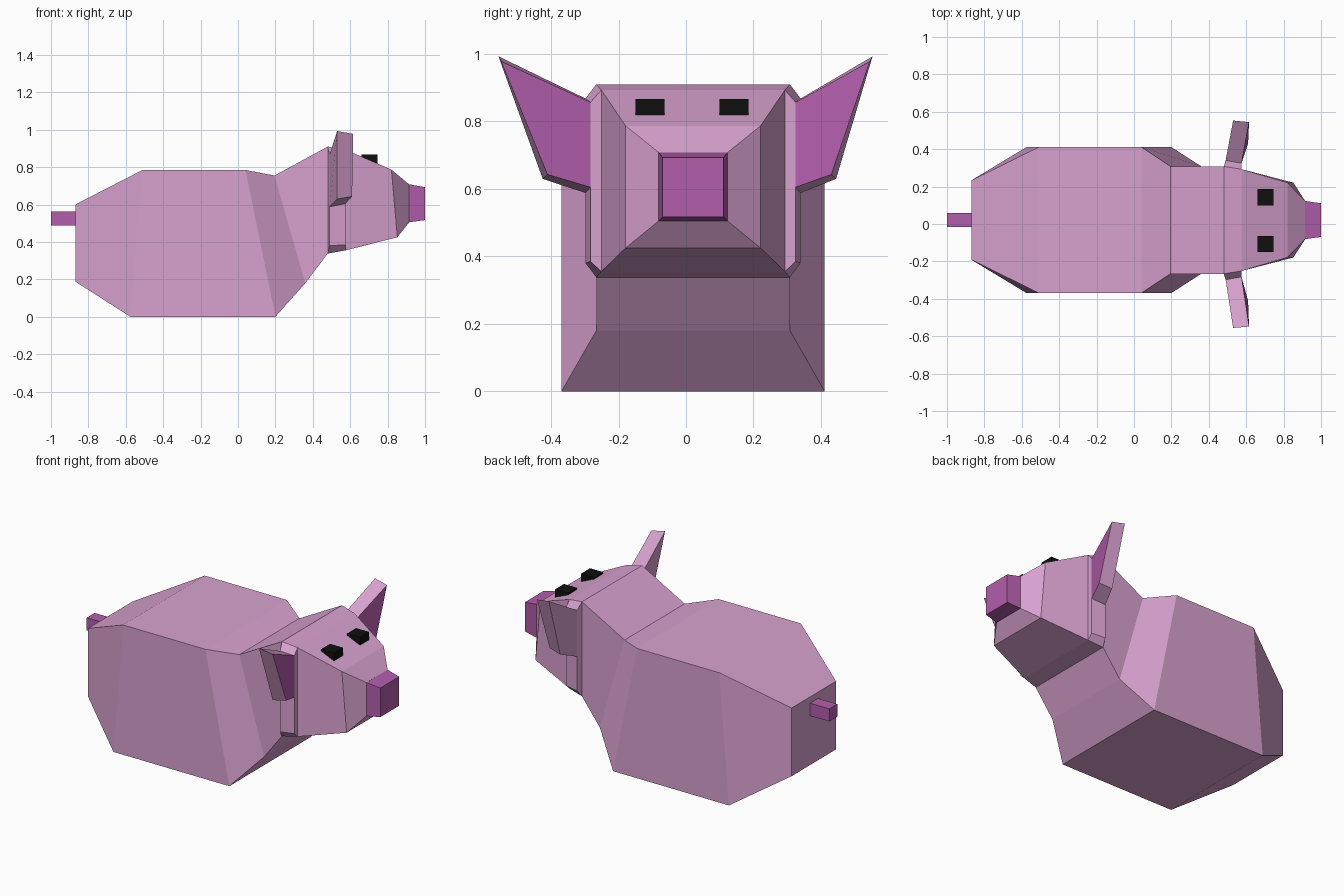
import bpy, bmesh

if "Cube" in bpy.data.objects:
    bpy.data.objects.remove(bpy.data.objects["Cube"])

CY = 0.021  # symmetry plane of the body


def material(name, rgb):
    m = bpy.data.materials.new(name)
    m.diffuse_color = (*rgb, 1)
    m.use_nodes = True
    m.node_tree.nodes["Principled BSDF"].inputs["Base Color"].default_value = m.diffuse_color
    return m


PINK = material("pink", (0.69, 0.36, 0.63))
PURPLE = material("purple", (0.45, 0.11, 0.41))
BLACK = material("black", (0.005, 0.005, 0.005))


def loft(name, rings, mats, front_slot=0):
    """Skin a chain of four-point rings and cap both ends."""
    bm = bmesh.new()
    loops = [[bm.verts.new(p) for p in ring] for ring in rings]
    for a, b in zip(loops, loops[1:]):
        for i in range(4):
            j = (i + 1) % 4
            bm.faces.new((a[i], a[j], b[j], b[i]))
    bm.faces.new(loops[0])
    bm.faces.new(loops[-1])
    bmesh.ops.recalc_face_normals(bm, faces=bm.faces)
    for f in bm.faces:
        if f.normal.x > 0.7:
            f.material_index = front_slot
    me = bpy.data.meshes.new(name)
    bm.to_mesh(me)
    bm.free()
    for m in mats:
        me.materials.append(m)
    ob = bpy.data.objects.new(name, me)
    bpy.context.collection.objects.link(ob)
    return ob


def section(xt, zt, xb, zb, hw, cy=CY):
    """Rectangular slice with separate top and bottom positions."""
    return [(xt, cy - hw, zt), (xt, cy + hw, zt),
            (xb, cy + hw, zb), (xb, cy - hw, zb)]


# Body and head: one continuous skin from rump to face
loft("body", [
    section(-0.87, 0.60, -0.87, 0.188, 0.212),
    section(-0.51, 0.785, -0.575, 0.0, 0.39),
    section(0.04, 0.785, 0.20, 0.0, 0.39),
    section(0.195, 0.755, 0.36, 0.18, 0.287),
    section(0.48, 0.91, 0.48, 0.338, 0.287),
    section(0.575, 0.893, 0.575, 0.355, 0.272),
    section(0.82, 0.787, 0.852, 0.425, 0.20),
    section(0.915, 0.708, 0.915, 0.505, 0.102),
], [PINK])

# Snout and tail
loft("snout", [section(0.914, 0.708, 0.914, 0.505, 0.102),
               section(1.0, 0.693, 1.0, 0.517, 0.09)], [PURPLE])
loft("tail", [section(-1.0, 0.563, -1.0, 0.487, 0.038),
              section(-0.868, 0.563, -0.868, 0.487, 0.038)], [PURPLE])

# Eyes, sunk into the sloping forehead
for label, y in (("left", -0.106), ("right", 0.143)):
    loft(label + "_eye", [section(0.66, 0.867, 0.66, 0.79, 0.043, y),
                          section(0.746, 0.867, 0.746, 0.79, 0.043, y)], [BLACK])

# Cheek ridges and ears; the left ear spreads slightly wider
for label, s, low, tip in (("left", -1, 0.022, 0.045), ("right", 1, 0, 0)):
    def ring(points):
        return [(x, CY + s * y, z) for x, y, z in points]

    outer_top = [(0.49, 0.319, 0.868), (0.575, 0.304, 0.857)]
    loft(label + "_cheek", [
        ring([(0.48, 0.287, 0.91), (0.575, 0.272, 0.893),
              (0.575, 0.272, 0.355), (0.48, 0.287, 0.338)]),
        ring(outer_top + [(0.575, 0.304, 0.385), (0.49, 0.319, 0.38)]),
    ], [PINK])
    loft(label + "_ear", [
        ring(outer_top + [(0.575, 0.304, 0.605), (0.49, 0.319, 0.588)]),
        ring([(0.53, 0.532 + tip, 0.993), (0.615, 0.524 + tip, 0.978),
              (0.61, 0.41 + low, 0.643), (0.53, 0.424 + low, 0.63)]),
    ], [PINK, PURPLE], front_slot=1)
